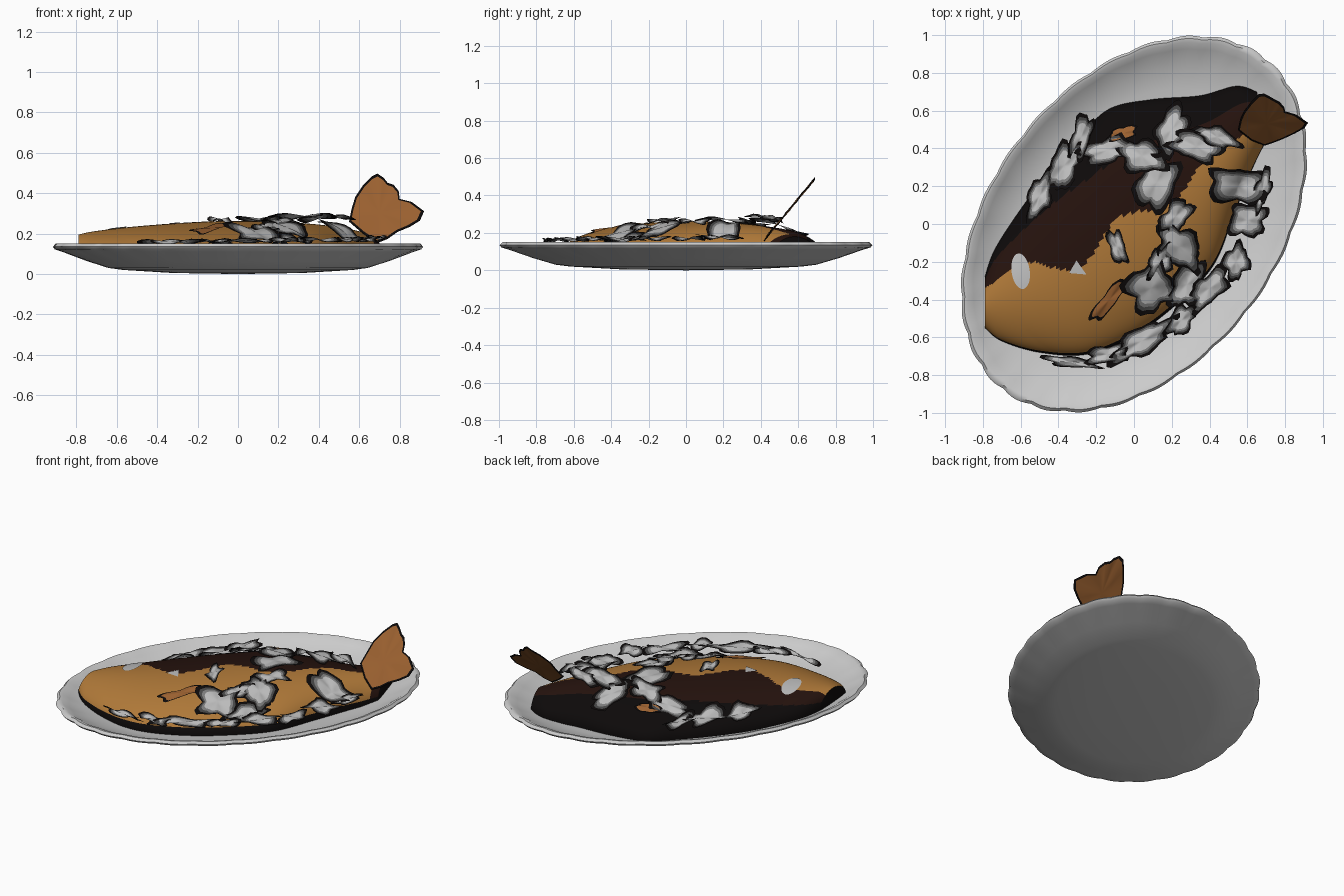
import bpy, math, random
from mathutils import Vector
from mathutils.bvhtree import BVHTree

if "Cube" in bpy.data.objects:
    bpy.data.objects.remove(bpy.data.objects["Cube"])

random.seed(7)
TILT, A, B = math.radians(51.5), 1.121, 0.758
CT, ST = math.cos(TILT), math.sin(TILT)


def mat(name, col):
    m = bpy.data.materials.new(name)
    m.diffuse_color = (*col, 1)
    m.use_nodes = True
    m.node_tree.nodes["Principled BSDF"].inputs["Base Color"].default_value = m.diffuse_color
    return m


ORANGE = mat("golden_skin", (0.43, 0.19, 0.04))
RUST = mat("fin_rust", (0.33, 0.12, 0.03))
BROWN = mat("dark_skin", (0.018, 0.006, 0.004))
BLACK = mat("charred", (0.004, 0.003, 0.003))
MID = mat("scorched", (0.06, 0.06, 0.06))
SOFT = mat("mid_grey", (0.2, 0.2, 0.2))
GREY = mat("pale_grey", (0.5, 0.5, 0.5))


def make(name, verts, faces, mats=(), idx=None, angle=50):
    me = bpy.data.meshes.new(name)
    me.from_pydata(verts, [], faces)
    for m in mats:
        me.materials.append(m)
    if idx:
        me.polygons.foreach_set("material_index", idx)
    ob = bpy.data.objects.new(name, me)
    bpy.context.collection.objects.link(ob)
    bpy.ops.object.select_all(action='DESELECT')
    ob.select_set(True)
    bpy.context.view_layer.objects.active = ob
    bpy.ops.object.shade_smooth_by_angle(angle=math.radians(angle))
    return ob


# plate: scalloped oval revolved from a profile
OUTER = [(0.35, 0.005), (0.62, 0.02), (0.70, 0.03), (0.82, 0.065), (0.95, 0.11),
         (0.99, 0.122), (1.0, 0.135)]
INNER = [(0.985, 0.15), (0.965, 0.147), (0.93, 0.125), (0.84, 0.085),
         (0.72, 0.055), (0.5, 0.045), (0.25, 0.042)]
N = 168
verts, faces = [(0, 0, 0)], []
for r, z in OUTER + INNER:
    for i in range(N):
        a = math.tau * i / N
        k = r * (1 + 0.011 * r ** 12 * (abs(math.sin(14 * a)) - 0.75))
        x, y = k * A * math.cos(a), k * B * math.sin(a)
        verts.append((x * CT - y * ST, x * ST + y * CT, z))
rings = len(OUTER + INNER)
verts.append((0, 0, 0.04))
for i in range(N):
    j = (i + 1) % N
    faces.append((0, 1 + j, 1 + i))
    for q in range(rings - 1):
        b = 1 + q * N
        faces.append((b + i, b + j, b + N + j, b + N + i))
    b = 1 + (rings - 1) * N
    faces.append((b + i, b + j, len(verts) - 1))
make("plate", verts, faces)


def plate_z(x, y):
    r = math.hypot((x * CT + y * ST) / A, (y * CT - x * ST) / B)
    pts = [(0, 0.04)] + INNER[::-1]
    for (r0, z0), (r1, z1) in zip(pts, pts[1:]):
        if r <= r1:
            return z0 + (z1 - z0) * (r - r0) / (r1 - r0)
    return 0.15


# fish body: stations of (back x, back y, belly x, belly y, top height)
ST_PTS = [(-.79, -.28, -.79, -.55, .195), (-.74, -.14, -.70, -.62, .21),
          (-.62, .05, -.50, -.68, .23), (-.45, .28, -.25, -.69, .248),
          (-.29, .46, 0.0, -.59, .26), (-.13, .61, .22, -.43, .262),
          (.10, .66, .42, -.22, .255), (.35, .68, .53, .05, .24),
          (.54, .73, .63, .30, .215), (.65, .70, .71, .46, .18)]


def spline(pts, t):
    i = min(int(t), len(pts) - 2)
    f = t - i
    p = [pts[max(0, min(len(pts) - 1, i + k))] for k in (-1, 0, 1, 2)]
    return [0.5 * (2 * b + (c - a) * f + (2 * a - 5 * b + 4 * c - d) * f * f
                   + (3 * b - a - 3 * c + d) * f ** 3) for a, b, c, d in zip(*p)]


NS, NU = 127, 80
verts, faces, idx = [], [], []
for s in range(NS):
    bx, by, cx, cy, h = spline(ST_PTS, (len(ST_PTS) - 1) * s / (NS - 1))
    for k in range(NU + 1):
        u = 0.5 - 0.5 * math.cos(math.pi * k / NU)
        x, y = bx + (cx - bx) * u, by + (cy - by) * u
        zb = plate_z(x, y) - 0.004
        verts.append((x, y, zb + (h - zb) * max(0, math.sin(math.pi * u)) ** 0.45))
for s in range(NS - 1):
    for k in range(NU):
        a = s * (NU + 1) + k
        faces.append((a, a + 1, a + NU + 2, a + NU + 1))
        u = 0.5 - 0.5 * math.cos(math.pi * (k + .5) / NU)
        t = s / (NS - 1)
        edge = 0.2 + 0.9 * min(t, 0.35) + 0.05 * math.sin(t * 23)
        black = 0.07 + 0.3 * min(t, 0.5)
        dark = u < edge or t > 0.95
        idx.append(2 if u < black or u > 0.985 else 1 if dark else 0)
# blunt ends
faces += [tuple(range(NU, -1, -1)), tuple(range((NS - 1) * (NU + 1), NS * (NU + 1)))]
idx += [2, 2]
make("fish_body", verts, faces, (ORANGE, BROWN, BLACK), idx)
tree = BVHTree.FromPolygons([Vector(v) for v in verts], faces)


def top_z(x, y):
    hit = tree.ray_cast(Vector((x, y, 2)), Vector((0, 0, -1)))[0]
    return hit.z if hit else plate_z(x, y)


# draped sheet: ragged or plain disc laid on the fish
def sheet(name, x, y, rx, ry, deg, mats, jag=0.0, lift=0.004, wave=0.0, n=28, floor=0.0):
    ca, sa = math.cos(math.radians(deg)), math.sin(math.radians(deg))
    steps = (0.25, 0.45, 0.6, 0.72, 0.84, 1.0)
    p1, p2 = random.uniform(0, 6), random.uniform(0, 6)
    lobe = [1 + jag * (0.6 * math.sin(4 * math.tau * i / n + p1)
                       + 0.3 * math.sin(7 * math.tau * i / n + p2)
                       + random.uniform(-0.2, 0.2)) for i in range(n)]
    vs, fs, ix = [(x, y, max(floor, top_z(x, y)) + lift)], [], []
    for q in steps:
        for i in range(n):
            a = math.tau * i / n
            k = q * (1 + (lobe[i] - 1) * q)
            lx, ly = k * rx * math.cos(a), k * ry * math.sin(a)
            px, py = x + lx * ca - ly * sa, y + lx * sa + ly * ca
            z = max(floor, top_z(px, py)) + lift + wave * q * math.sin(3 * a + p2)
            vs.append((px, py, z))
    for i in range(n):
        j = (i + 1) % n
        fs.append((0, 1 + i, 1 + j))
        ix.append(0)
        for q in range(len(steps) - 1):
            b = 1 + q * n
            fs.append((b + i, b + n + i, b + n + j, b + j))
            ix.append(max(0, len(mats) - len(steps) + 1 + q))
    return make(name, vs, fs, mats, ix, 80)


# curled flakes: x, y, half length, half width, angle, lift
FLAKES = [(-.50, .15, .14, .06, 70, .01), (-.37, .31, .15, .08, 60, .01),
          (-.28, .46, .13, .055, 75, .02), (-.14, .39, .16, .07, 10, .015),
          (.04, .36, .14, .09, -20, .02), (.12, .22, .16, .11, 70, .015),
          (.20, .50, .14, .08, 70, .035), (.33, .41, .15, .075, -15, .05),
          (.44, .46, .13, .05, -20, .055), (.55, .20, .16, .10, -5, .025),
          (.68, .18, .12, .04, 75, .03), (.60, .02, .11, .09, 20, .02),
          (.54, -.20, .10, .07, 80, .02), (.22, .04, .11, .07, 50, .012),
          (.24, -.12, .15, .10, -50, .012), (-.09, -.12, .10, .045, -70, .012),
          (.09, -.34, .14, .13, 20, .012), (.28, -.32, .14, .08, 60, .012),
          (.40, -.34, .14, .07, 50, .02), (.25, -.51, .10, .06, 50, .02),
          (.04, -.62, .20, .07, 32, .015), (-.14, -.69, .12, .05, 10, .012),
          (-.34, -.73, .15, .028, -8, .01), (.14, -.20, .10, .06, 60, .012)]
for i, (x, y, a, b, d, l) in enumerate(FLAKES):
    sheet(f"flake_{i + 1}", x, y, a, b, d, (GREY, SOFT, MID, BLACK), 0.32, l, 0.013,
          floor=0.15)

# side fins, eye and pale scale mark
sheet("side_fin", -.13, -.40, .15, .04, 50, (RUST, BLACK), 0.25, .012, 0.006)
sheet("upper_fin", -.06, .48, .08, .035, 20, (RUST, BLACK), 0.25, .02, 0.006)
sheet("eye", -.60, -.25, .048, .095, 8, (GREY,))
sheet("scale_mark", -.30, -.24, .055, .045, -30, (GREY,), n=3)

# tail: notched fan leaning backward, with thin dark rim
TAIL = [(.55, .26), (.562, .32), (.58, .38), (.62, .44), (.66, .48), (.69, .495),
        (.72, .475), (.74, .45), (.77, .44), (.795, .41), (.80, .37), (.86, .355),
        (.92, .31), (.90, .265), (.85, .235), (.79, .21), (.74, .175), (.69, .155),
        (.62, .20)]
cx, cz, n = 0.70, 0.30, len(TAIL)
verts, faces, idx = [], [], []
for k in (0.0, 0.45, 0.93, 1.0):
    for i, (x, z) in enumerate(TAIL):
        px, pz = cx + (x - cx) * k, cz + (z - cz) * k
        verts.append((px, 0.45 + (pz - 0.2) * 0.82 + 0.006 * k * math.sin(i * 2), pz))
for q in range(3):
    for i in range(n):
        j = (i + 1) % n
        b = q * n
        faces.append((b + i, b + n + i, b + n + j, b + j) if q else (0, n + i, n + j))
        idx.append(1 if q == 2 else 0)
tail = make("tail", verts, faces, (RUST, BLACK), idx)
mod = tail.modifiers.new("thickness", 'SOLIDIFY')
mod.thickness = 0.005
mod.offset = 0
